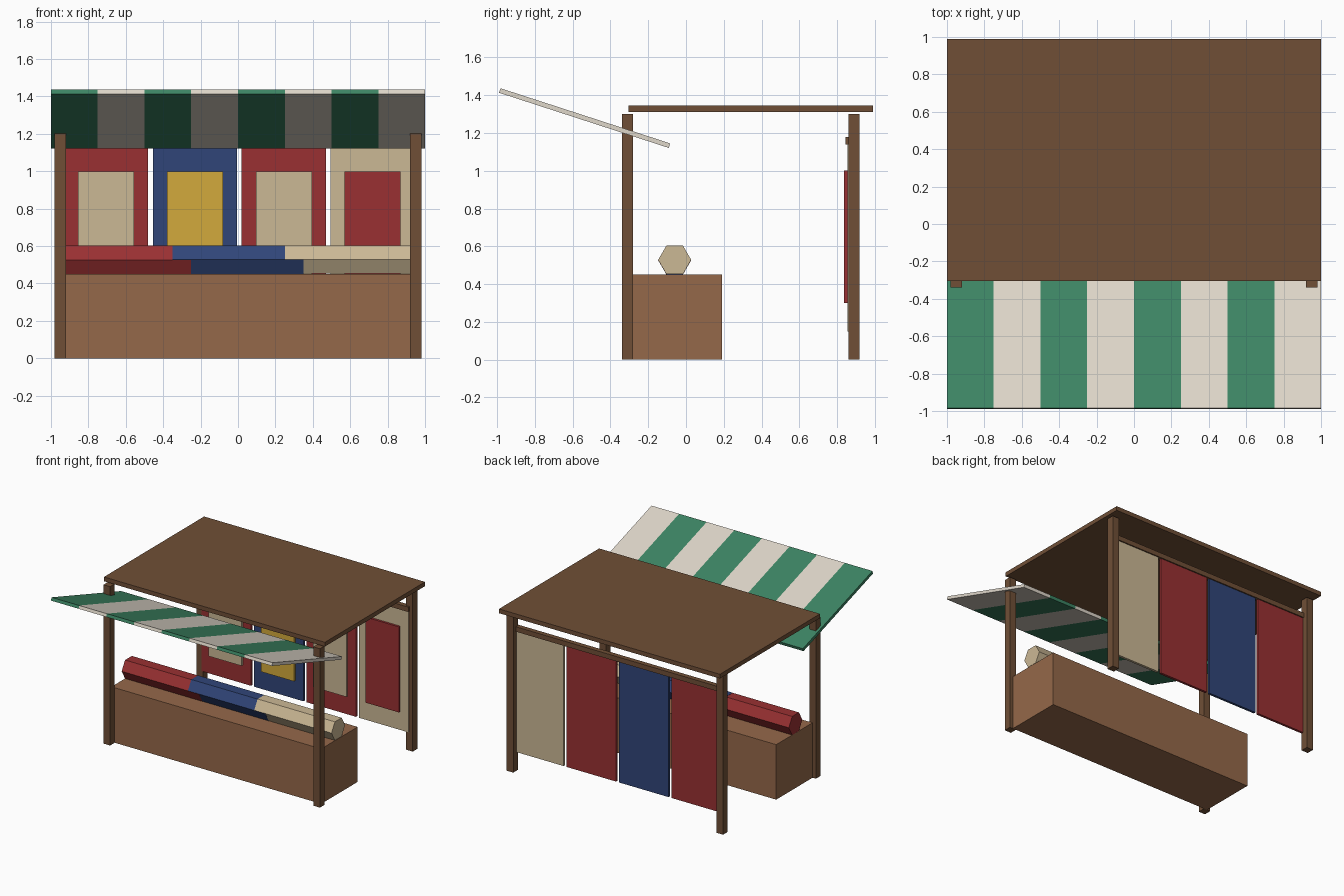
import bpy
from math import radians

cube = bpy.data.objects.get("Cube")
if cube:
    bpy.data.objects.remove(cube, do_unlink=True)


def material(name, r, g, b):
    m = bpy.data.materials.new(name)
    m.use_nodes = True
    m.diffuse_color = (r, g, b, 1)
    m.node_tree.nodes["Principled BSDF"].inputs["Base Color"].default_value = (r, g, b, 1)
    return m


dark_wood = material("dark wood", 0.16, 0.078, 0.037)
light_wood = material("light wood", 0.30, 0.14, 0.068)
red = material("red cloth", 0.32, 0.03, 0.032)
blue = material("blue cloth", 0.03, 0.06, 0.19)
tan = material("tan cloth", 0.60, 0.48, 0.30)
gold = material("gold cloth", 0.65, 0.40, 0.045)
green = material("green canvas", 0.047, 0.235, 0.127)
cream = material("cream canvas", 0.74, 0.68, 0.59)


def finish(name, mat):
    obj = bpy.context.object
    obj.name = name
    obj.data.materials.append(mat)
    return obj


def box(name, mat, x, y, z):
    """Box from (min, max) ranges on each axis."""
    spans = (x, y, z)
    bpy.ops.mesh.primitive_cube_add(size=1, location=[(a + b) / 2 for a, b in spans])
    obj = finish(name, mat)
    obj.scale = [b - a for a, b in spans]
    return obj


# Frame: four posts, flat roof and the hanging rail
for side, x in (("right", -0.98), ("left", 0.92)):
    for end, y in (("front", -0.34), ("back", 0.86)):
        box(f"{end}_{side}_post", dark_wood, (x, x + 0.06), (y, y + 0.06), (0, 1.3))
box("roof", dark_wood, (-1, 1), (-0.305, 0.99), (1.31, 1.345))
box("hanging_rail", dark_wood, (-0.95, 0.95), (0.845, 0.885), (1.14, 1.18))

# Counter
box("counter", light_wood, (-0.95, 0.95), (-0.28, 0.19), (0, 0.45))

# Cloth rolls on the counter, overlapping end to end
for i, (name, mat) in enumerate((("red", red), ("blue", blue), ("tan", tan))):
    bpy.ops.mesh.primitive_cylinder_add(
        vertices=6, radius=0.0875, depth=0.7,
        location=(0.6 * (i - 1), -0.06, 0.526 + 0.001 * i), rotation=(0, radians(90), 0))
    finish(f"{name}_cloth_roll", mat)

# Hanging rugs with a raised centre field
for i, (cloth, field) in enumerate(((red, tan), (blue, gold), (red, tan), (tan, red))):
    x = -0.93 + 0.475 * i
    box(f"rug_{i + 1}", cloth, (x, x + 0.45), (0.855, 0.875), (0.15, 1.145))
    box(f"rug_field_{i + 1}", field, (x + 0.075, x + 0.375), (0.837, 0.856), (0.3, 1.0))

# Sloping striped awning
for i in range(8):
    bpy.ops.mesh.primitive_cube_add(
        size=1, location=(-0.875 + 0.25 * i, -0.537, 1.279), rotation=(radians(-18), 0, 0))
    stripe = finish(f"awning_stripe_{i + 1}", cream if i % 2 else green)
    stripe.scale = (0.25, 0.945, 0.025)
